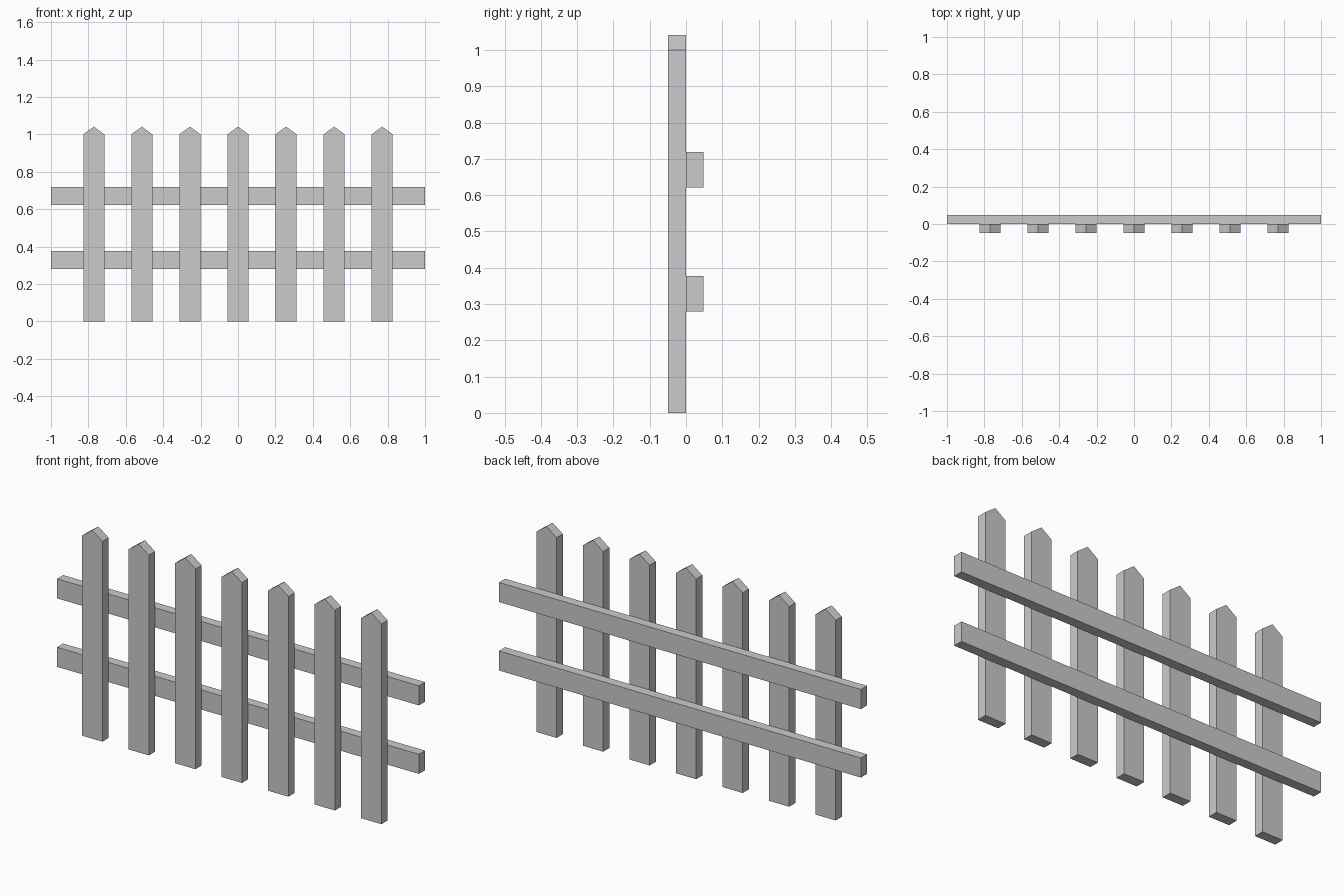
import bpy

if "Cube" in bpy.data.objects:
    bpy.data.objects.remove(bpy.data.objects["Cube"])

# One plain grey paint for the whole fence
grey = bpy.data.materials.new("light grey")
grey.diffuse_color = (0.6, 0.6, 0.6, 1.0)
grey.use_nodes = True
grey.node_tree.nodes["Principled BSDF"].inputs["Base Color"].default_value = grey.diffuse_color


def extrude_profile(name, profile, y0, y1):
    """Solid made from an anticlockwise (x, z) profile pulled along y."""
    n = len(profile)
    verts = [(x, y, z) for y in (y0, y1) for x, z in profile]
    faces = [tuple(range(n)), tuple(reversed(range(n, 2 * n)))]
    faces += [(i, i + n, (i + 1) % n + n, (i + 1) % n) for i in range(n)]
    mesh = bpy.data.meshes.new(name)
    mesh.from_pydata(verts, [], faces)
    mesh.materials.append(grey)
    obj = bpy.data.objects.new(name, mesh)
    bpy.context.collection.objects.link(obj)
    return obj


# Seven pointed pickets at the front
half = 0.056
for i in range(7):
    c = (i - 3) * 0.257
    extrude_profile(f"picket_{i + 1}",
                    [(c - half, 0), (c + half, 0), (c + half, 1.0),
                     (c, 1.041), (c - half, 1.0)], -0.049, 0.0)

# Two horizontal rails at the back
for name, z in (("lower_rail", 0.328), ("upper_rail", 0.670)):
    extrude_profile(name, [(-1, z - 0.049), (1, z - 0.049),
                           (1, z + 0.049), (-1, z + 0.049)], 0.0, 0.048)
